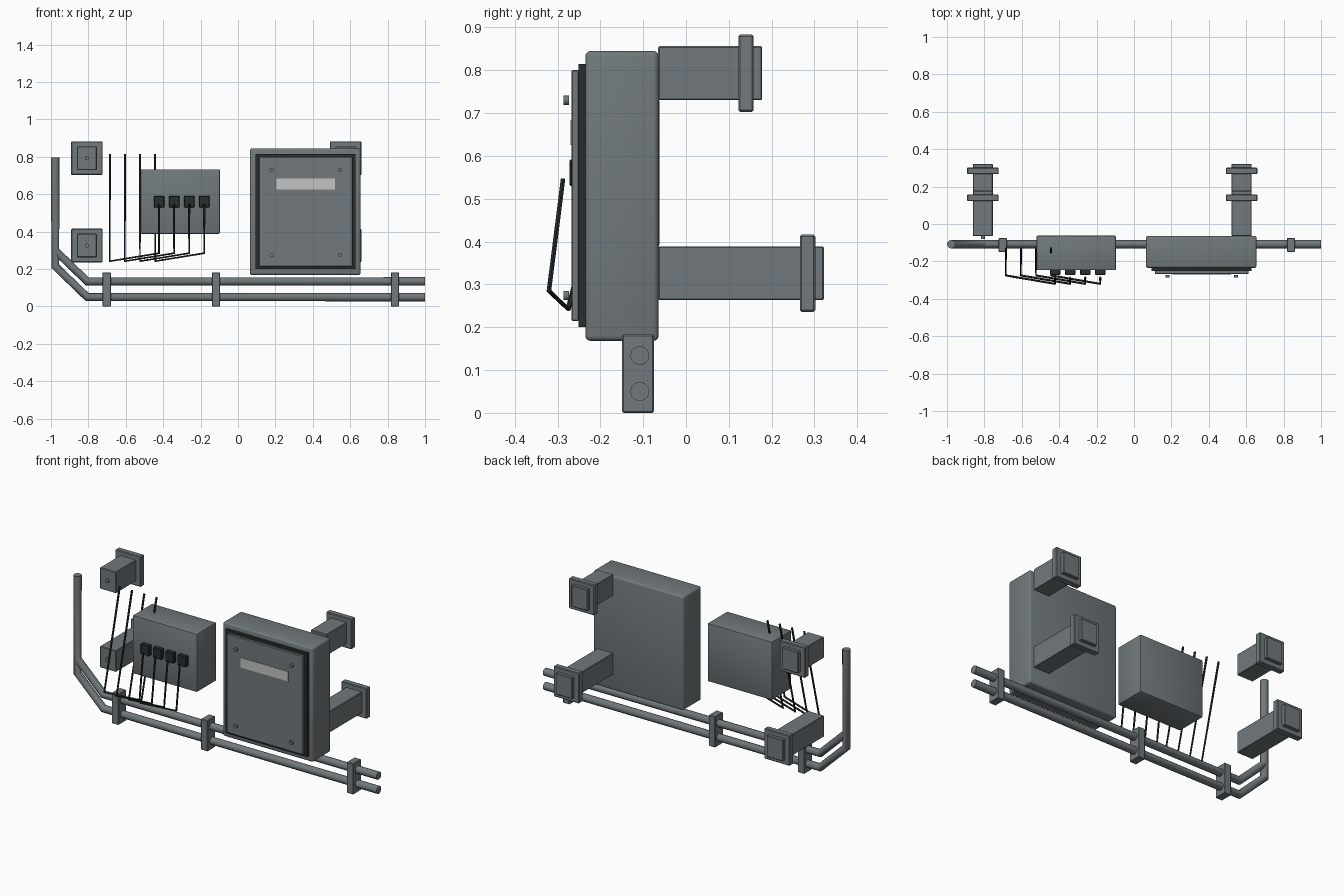
import bpy, bmesh, math
from mathutils import Vector, Matrix

if "Cube" in bpy.data.objects:
    bpy.data.objects.remove(bpy.data.objects["Cube"])


def material(name, rgb):
    m = bpy.data.materials.new(name)
    m.diffuse_color = (*rgb, 1)
    m.use_nodes = True
    m.node_tree.nodes["Principled BSDF"].inputs["Base Color"].default_value = m.diffuse_color
    return m


GREY = material("painted_steel_grey", (0.165, 0.19, 0.2))
DARK = material("black_rubber", (0.02, 0.026, 0.027))
LIGHT = material("pale_label", (0.55, 0.55, 0.55))


def add(name, mesh, mat):
    mesh.materials.clear()
    mesh.materials.append(mat)
    ob = bpy.data.objects.new(name, mesh)
    bpy.context.collection.objects.link(ob)
    return ob


def box(name, x, y, z, mat=GREY, bevel=0.0, segs=1):
    """Box from (min, max) ranges, with optional edge bevel."""
    bm = bmesh.new()
    size = [b - a for a, b in (x, y, z)]
    mid = [(a + b) / 2 for a, b in (x, y, z)]
    bmesh.ops.create_cube(bm, size=1, matrix=Matrix.Translation(mid) @ Matrix.Diagonal((*size, 1)))
    if bevel:
        bmesh.ops.bevel(bm, geom=bm.edges[:], offset=bevel, segments=segs, profile=0.5, affect='EDGES')
    me = bpy.data.meshes.new(name)
    bm.to_mesh(me)
    bm.free()
    if bevel and segs > 1:
        me.shade_smooth()
        me.set_sharp_from_angle(angle=math.radians(35))
    return add(name, me, mat)


def bolt(name, x, z, y0, y1, r=0.011):
    """Short cylinder along y."""
    bm = bmesh.new()
    mat = Matrix.Translation((x, (y0 + y1) / 2, z)) @ Matrix.Rotation(math.pi / 2, 4, 'X')
    bmesh.ops.create_cone(bm, cap_ends=True, segments=12, radius1=r, radius2=r, depth=y1 - y0, matrix=mat)
    me = bpy.data.meshes.new(name)
    bm.to_mesh(me)
    bm.free()
    me.shade_smooth()
    me.set_sharp_from_angle(angle=math.radians(40))
    return add(name, me, GREY)


def tube(name, points, r, mat, res):
    """Round tube swept along straight segments."""
    cu = bpy.data.curves.new(name + "_path", 'CURVE')
    cu.dimensions = '3D'
    cu.bevel_depth = r
    cu.bevel_resolution = res
    cu.use_fill_caps = True
    sp = cu.splines.new('POLY')
    sp.points.add(len(points) - 1)
    for p, co in zip(sp.points, points):
        p.co = (*co, 1)
    tmp = bpy.data.objects.new("tmp", cu)
    bpy.context.collection.objects.link(tmp)
    dg = bpy.context.evaluated_depsgraph_get()
    me = bpy.data.meshes.new_from_object(tmp.evaluated_get(dg))
    bpy.data.objects.remove(tmp)
    me.name = name
    me.shade_smooth()
    me.set_sharp_from_angle(angle=math.radians(40))
    return add(name, me, mat)


# large cabinet with gasket, door, label and screws
box("cabinet_body", (0.063, 0.655), (-0.235, -0.064), (0.168, 0.845), GREY, 0.012, 3)
box("door_gasket", (0.094, 0.629), (-0.251, -0.23), (0.2, 0.815), DARK)
box("cabinet_door", (0.112, 0.612), (-0.267, -0.25), (0.215, 0.8), GREY, 0.002)
box("door_label", (0.207, 0.518), (-0.270, -0.266), (0.626, 0.684), LIGHT)
for i, (x, z) in enumerate([(0.18, 0.73), (0.545, 0.73), (0.18, 0.274), (0.545, 0.274)]):
    bolt(f"door_screw_{i}", x, z, -0.286, -0.273)

# small junction box with plugs and cables
box("junction_box", (-0.52, -0.097), (-0.247, -0.062), (0.388, 0.733), GREY, 0.006, 2)
for i in range(4):
    x = -0.422 + 0.0805 * i
    xr = -0.685 + 0.0805 * i
    box(f"cable_plug_{i}", (x - 0.028, x + 0.028), (-0.272, -0.24), (0.53, 0.592), DARK, 0.003)
    tube(f"cable_{i}", [(x, -0.287, 0.547), (x, -0.32, 0.285), (xr, -0.275, 0.242), (xr, -0.13, 0.815)],
         0.006, DARK, 1)

# two conduits that bend up at the left
for name, z in (("lower_pipe", 0.05), ("upper_pipe", 0.134)):
    tube(name, [(1, -0.108, z), (-0.806, -0.108, z), (-0.977, -0.108, z + 0.165), (-0.977, -0.108, 0.797)],
         0.0225, GREY, 4)

# pipe clamps
for i, x in enumerate((-0.702, -0.117, 0.839)):
    box(f"pipe_clamp_{i}", (x - 0.022, x + 0.022), (-0.149, -0.075), (0, 0.183), GREY, 0.003)

# wall standoffs: bar, flange near the rear end, bolt at the front
for side, x in (("left", -0.808), ("right", 0.575)):
    for level, z, back in (("upper", 0.793, 0.178), ("lower", 0.326, 0.322)):
        n = f"{side}_{level}_standoff"
        box(n + "_bar", (x - 0.053, x + 0.053), (-0.065, back), (z - 0.063, z + 0.063), GREY, 0.003)
        box(n + "_flange", (x - 0.084, x + 0.084), (back - 0.056, back - 0.02), (z - 0.09, z + 0.09), GREY, 0.004)
        if side == "left":
            bolt(n + "_bolt", x, z, -0.079, -0.064)
